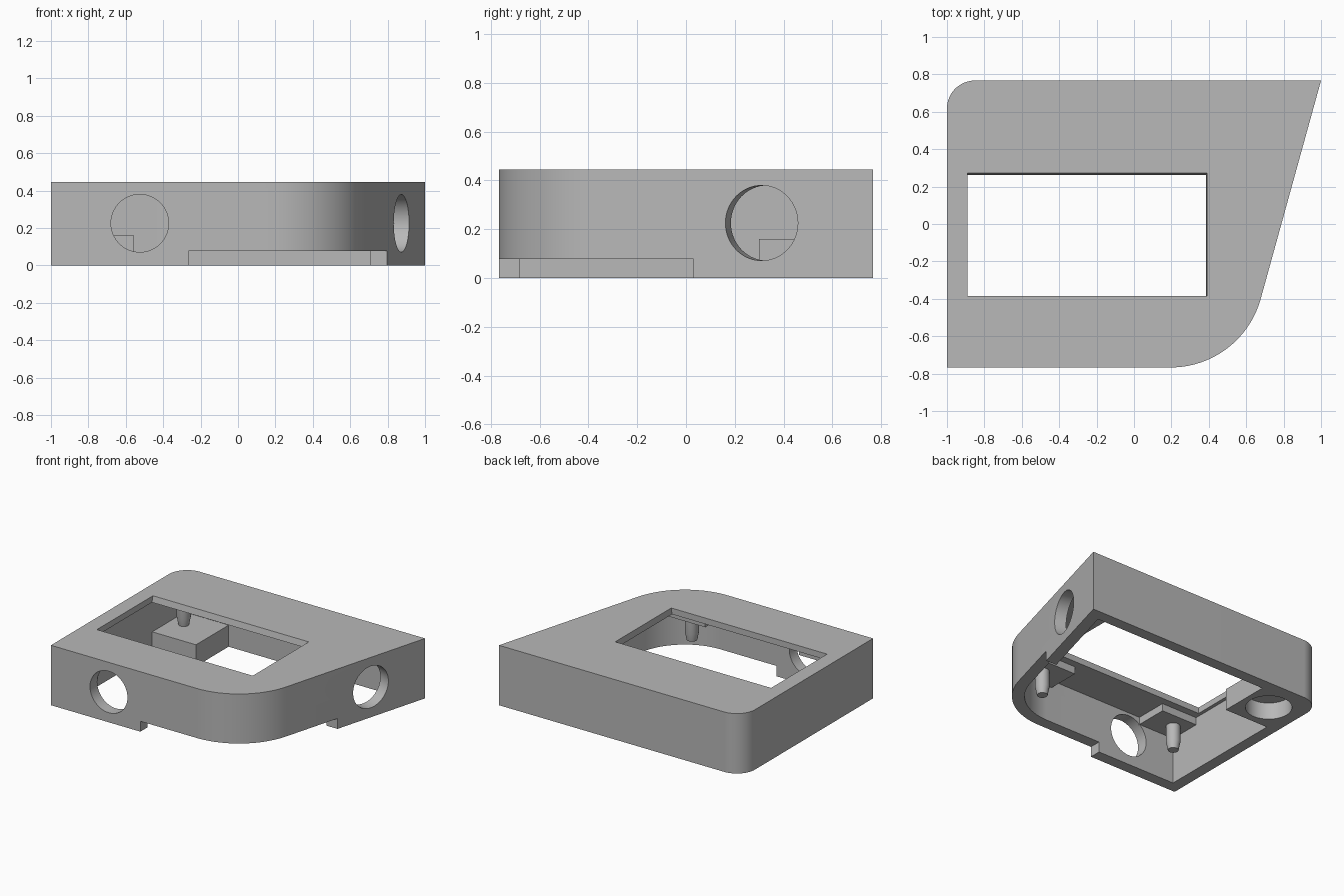
import bpy, bmesh, math
from mathutils import Vector, Matrix
from mathutils.geometry import intersect_line_line_2d, intersect_line_line

if "Cube" in bpy.data.objects:
    bpy.data.objects.remove(bpy.data.objects["Cube"])

H = 0.445          # overall height
WALL = 0.085       # side wall thickness
DECK = 0.40        # underside of the top plate
CORNERS = [(-1, -0.767), (0.576, -0.767), (1, 0.767), (-1, 0.767)]
RADII = [0, 0.5, 0, 0.15]

grey = bpy.data.materials.new("plain grey")
grey.use_nodes = True
grey.diffuse_color = (0.48, 0.48, 0.48, 1)
grey.node_tree.nodes["Principled BSDF"].inputs["Base Color"].default_value = grey.diffuse_color


def make(name, bm):
    bmesh.ops.recalc_face_normals(bm, faces=bm.faces)
    mesh = bpy.data.meshes.new(name)
    bm.to_mesh(mesh)
    bm.free()
    mesh.materials.append(grey)
    obj = bpy.data.objects.new(name, mesh)
    bpy.context.collection.objects.link(obj)
    return obj


def loft(name, low, high, z0, z1):
    """Solid between two outlines with the same number of points."""
    bm = bmesh.new()
    a = [bm.verts.new((p[0], p[1], z0)) for p in low]
    b = [bm.verts.new((p[0], p[1], z1)) for p in high]
    n = len(a)
    bm.faces.new(a)
    bm.faces.new(b)
    for i in range(n):
        j = (i + 1) % n
        bm.faces.new((a[i], a[j], b[j], b[i]))
    return make(name, bm)


def rect(x0, x1, y0, y1):
    return [(x0, y0), (x1, y0), (x1, y1), (x0, y1)]


def box(name, x0, x1, y0, y1, z0, z1):
    r = rect(x0, x1, y0, y1)
    return loft(name, r, r, z0, z1)


def cylinder(name, centre, axis, radius, depth):
    bm = bmesh.new()
    turn = Vector(axis).to_track_quat('Z', 'Y').to_matrix().to_4x4()
    bmesh.ops.create_cone(bm, cap_ends=True, segments=64, radius1=radius, radius2=radius,
                          depth=depth, matrix=Matrix.Translation(centre) @ turn)
    return make(name, bm)


def outline(inset):
    """Body outline moved inwards, with rounded corners."""
    pts = [Vector(c) for c in CORNERS]
    n = len(pts)
    lines = []
    for i in range(n):
        p, d = pts[i], (pts[(i + 1) % n] - pts[i]).normalized()
        lines.append((p + Vector((-d.y, d.x)) * inset, d))
    result = []
    for i in range(n):
        (p, d), (q, e) = lines[i - 1], lines[i]
        t = (q - p).cross(e) / d.cross(e)
        corner = p + d * t
        if not RADII[i]:
            result.append(corner)
            continue
        r = RADII[i] - inset
        turn = d.angle(e)
        start = corner - d * r * math.tan(turn / 2)
        centre = start + Vector((-d.y, d.x)) * r
        steps = 32
        for k in range(steps + 1):
            result.append(centre + Matrix.Rotation(turn * k / steps, 2) @ (start - centre))
    return result


def cut(obj, cutters):
    for c in cutters:
        c.hide_render = True
        m = obj.modifiers.new("cut", 'BOOLEAN')
        m.operation = 'DIFFERENCE'
        m.solver = 'EXACT'
        m.object = c
    bpy.context.view_layer.update()
    graph = bpy.context.evaluated_depsgraph_get()
    mesh = bpy.data.meshes.new_from_object(obj.evaluated_get(graph))
    obj.modifiers.clear()
    obj.data = mesh
    for c in cutters:
        bpy.data.objects.remove(c)


def smooth(obj):
    bpy.ops.object.select_all(action='DESELECT')
    obj.select_set(True)
    bpy.context.view_layer.objects.active = obj
    bpy.ops.object.shade_smooth_by_angle(angle=math.radians(30))


# Hollow shell with window, two cable holes and the lowered rim at one corner
shell = loft("shell", outline(0), outline(0), 0, H)
side = Vector((0.964, -0.266, 0))
cut(shell, [
    loft("cavity", outline(WALL), outline(WALL), -0.1, DECK),
    loft("window_cutter", rect(-0.89, 0.38, -0.385, 0.255),
         rect(-0.89, 0.395, -0.385, 0.28), DECK - 0.03, H + 0.03),
    cylinder("front_hole", (-0.525, -0.767, 0.225), (0, 1, 0), 0.154, 0.3),
    cylinder("side_hole", (0.873, 0.31, 0.225), side, 0.154, 0.3),
    box("rim_notch", -0.265, 1.2, -1, 0.03, -0.1, 0.077),
])
smooth(shell)

# Corner post with a blind round socket underneath
post = box("corner_post", -0.92, -0.555, 0.30, 0.69, 0, 0.16)
cut(post, [cylinder("socket", (-0.755, 0.51, 0), (0, 0, 1), 0.157, 0.25)])
smooth(post)

# Mounting pads and tapered pegs hanging from the top plate
MID = -0.235
PAD = 0.345
for sx, xname in ((-1, "right"), (1, "left")):
    for y, yname in ((-0.555, "front"), (0.52, "back")):
        x = MID + sx * 0.575
        xa, xb = sorted((MID + sx * 0.385, MID + sx * 0.685))
        if yname == "front":
            box(f"{yname}_{xname}_pad", xa, xb, -0.69, -0.44, PAD, DECK + 0.01)
        else:
            box(f"{yname}_{xname}_pad", xa, xb, 0.41, 0.69, PAD, DECK + 0.01)
        bm = bmesh.new()
        profile = [(0, PAD + 0.01), (0.048, PAD + 0.01), (0.048, 0.22), (0.036, 0.16), (0, 0.16)]
        verts = [bm.verts.new((r, 0, z)) for r, z in profile]
        edges = [bm.edges.new(pair) for pair in zip(verts, verts[1:])]
        bmesh.ops.spin(bm, geom=verts + edges, cent=(0, 0, 0), axis=(0, 0, 1),
                       angle=math.tau, steps=32)
        bmesh.ops.remove_doubles(bm, verts=bm.verts, dist=0.0005)
        bmesh.ops.translate(bm, verts=bm.verts, vec=(x, y, 0))
        peg = make(f"{yname}_{xname}_peg", bm)
        smooth(peg)
